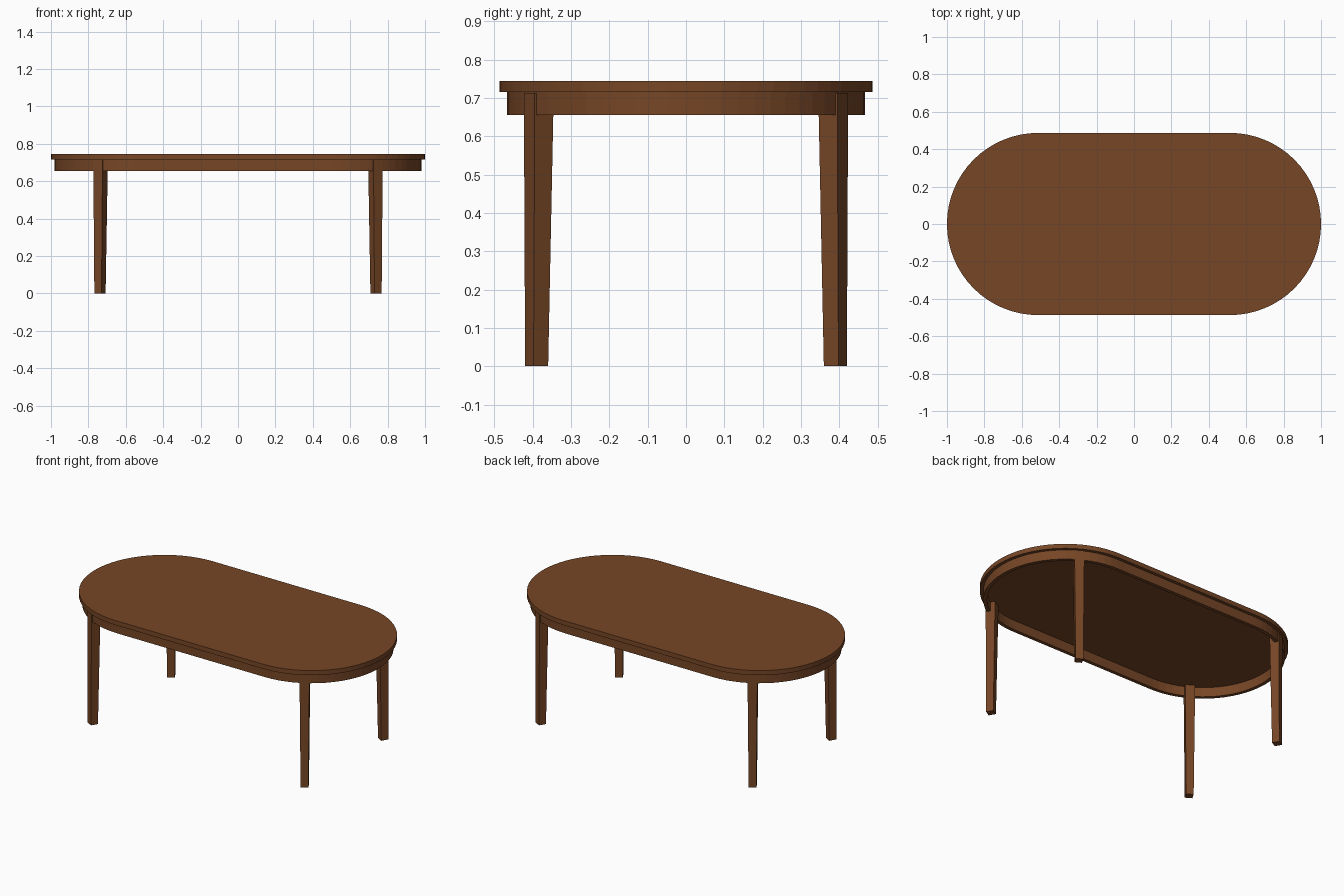
import bpy, bmesh, math
from mathutils import Vector

if "Cube" in bpy.data.objects:
    bpy.data.objects.remove(bpy.data.objects["Cube"])

wood = bpy.data.materials.new("brown wood")
wood.diffuse_color = (0.181, 0.061, 0.019, 1)
wood.use_nodes = True
wood.node_tree.nodes["Principled BSDF"].inputs["Base Color"].default_value = wood.diffuse_color

CX = 0.513   # centre of the rounded ends
SEG = 32     # segments per rounded end


def stadium(r):
    pts = []
    for cx, start in ((CX, -math.pi / 2), (-CX, math.pi / 2)):
        for i in range(SEG + 1):
            a = start + math.pi * i / SEG
            pts.append((cx + r * math.cos(a), r * math.sin(a)))
    return pts


def finish(name, bm):
    bmesh.ops.recalc_face_normals(bm, faces=bm.faces)
    me = bpy.data.meshes.new(name)
    bm.to_mesh(me)
    bm.free()
    me.materials.append(wood)
    ob = bpy.data.objects.new(name, me)
    bpy.context.collection.objects.link(ob)
    return ob


def loft(bm, loops, closed=False):
    rings = [[bm.verts.new(p) for p in loop] for loop in loops]
    n = len(rings[0])
    pairs = list(zip(rings, rings[1:]))
    if closed:
        pairs.append((rings[-1], rings[0]))
    else:
        bm.faces.new(rings[0])
        bm.faces.new(rings[-1])
    for a, b in pairs:
        for i in range(n):
            j = (i + 1) % n
            bm.faces.new((a[i], a[j], b[j], b[i]))


def ring(r, z):
    return [(x, y, z) for x, y in stadium(r)]


# table top
bm = bmesh.new()
loft(bm, [ring(0.487, 0.715), ring(0.487, 0.744)])
finish("table_top", bm)

# apron: thin hollow band under the top
bm = bmesh.new()
loft(bm, [ring(0.467, 0.655), ring(0.467, 0.715), ring(0.445, 0.715), ring(0.445, 0.655)], closed=True)
finish("apron", bm)

# tapered square legs, turned to face outward, outer face vertical
for sx in (-1, 1):
    for sy in (-1, 1):
        phi = math.radians(60)
        out = Vector((sx * math.cos(phi), sy * math.sin(phi), 0))
        side = Vector((-out.y, out.x, 0))
        loops = []
        for s, z in ((0.044, 0), (0.056, 0.655), (0.056, 0.713)):
            c = Vector((sx * CX, 0, z))
            loops.append([c + out * r + side * t for r, t in
                          ((0.472, -s / 2), (0.472, s / 2), (0.472 - s, s / 2), (0.472 - s, -s / 2))])
        bm = bmesh.new()
        loft(bm, loops)
        finish(("front" if sy < 0 else "back") + ("_left" if sx < 0 else "_right") + "_leg", bm)
